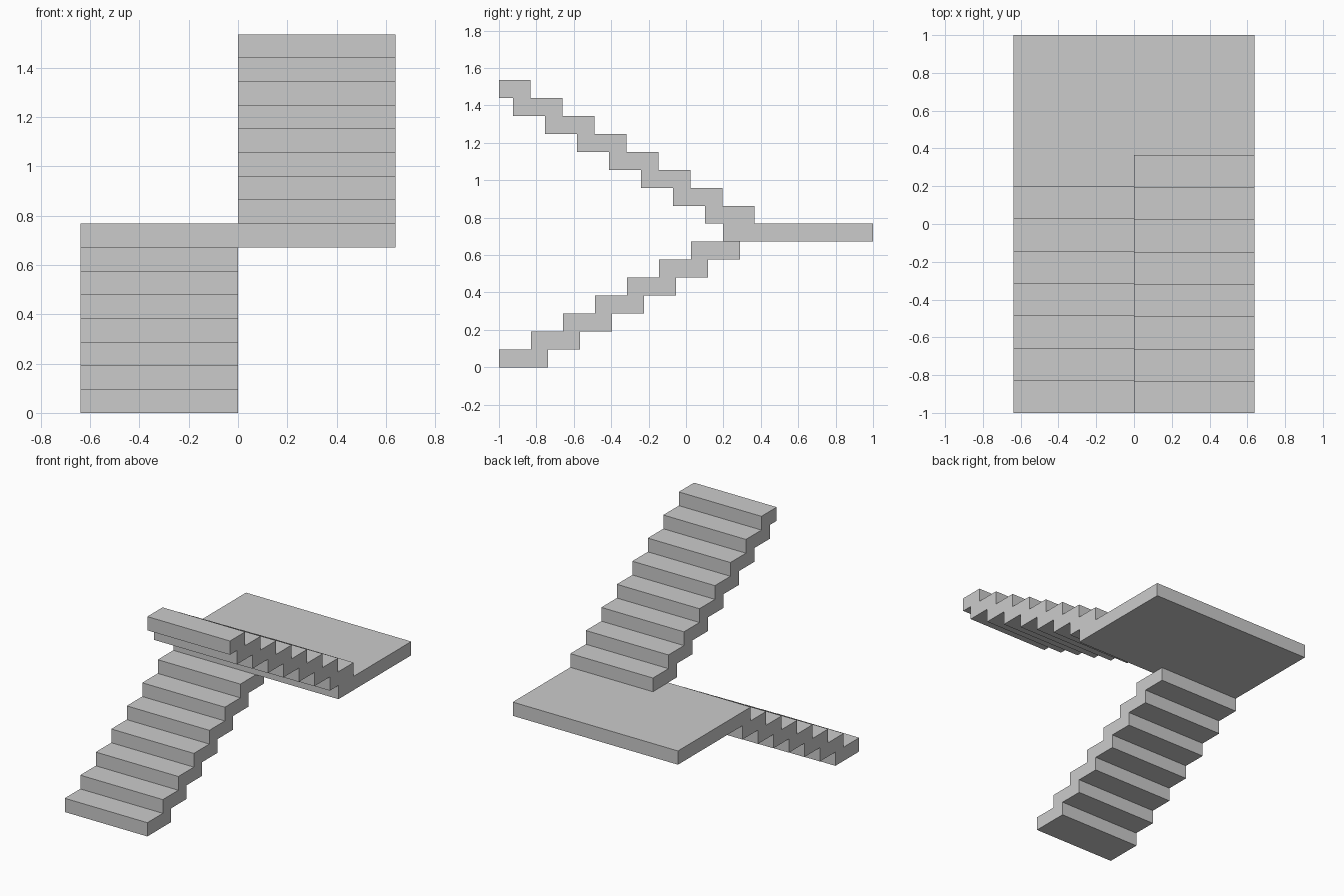
import bpy, bmesh

if "Cube" in bpy.data.objects:
    bpy.data.objects.remove(bpy.data.objects["Cube"])

RISE = 1.535 / 16
TREAD = 0.171
DEPTH = 0.263      # tread plus the overlap under the next step
HALF_W = 0.638


def extrude_profile(name, profile, x0, x1):
    """Solid made from a (y, z) outline extruded along x."""
    bm = bmesh.new()
    face = bm.faces.new([bm.verts.new((x0, y, z)) for y, z in profile])
    ext = bmesh.ops.extrude_face_region(bm, geom=[face])
    verts = [g for g in ext["geom"] if isinstance(g, bmesh.types.BMVert)]
    bmesh.ops.translate(bm, verts=verts, vec=(x1 - x0, 0, 0))
    bmesh.ops.recalc_face_normals(bm, faces=bm.faces)
    mesh = bpy.data.meshes.new(name)
    bm.to_mesh(mesh)
    bm.free()
    obj = bpy.data.objects.new(name, mesh)
    bpy.context.collection.objects.link(obj)
    return obj


def flight_profile(y0, z0, direction, count):
    """Zigzag outline: risers going up, stepped underside coming down."""
    upper, under = [], []
    for i in range(count):
        y = y0 + direction * TREAD * i
        back = max(-1.0, y + direction * DEPTH)
        low, high = z0 + i * RISE, z0 + (i + 1) * RISE
        upper += [(y, low), (y, high)]
        under += [(back, low), (back, high)]
    return upper + under[::-1]


# Lower flight climbs to the back on the left
extrude_profile("lower_flight", flight_profile(-1, 0, 1, 7), -HALF_W, 0)

# Landing slab across the full width
y_front = -1 + 7 * TREAD
extrude_profile("landing", [(y_front, 7 * RISE), (1, 7 * RISE),
                            (1, 8 * RISE), (y_front, 8 * RISE)], -HALF_W, HALF_W)

# Upper flight returns to the front on the right
extrude_profile("upper_flight", flight_profile(0.365, 8 * RISE, -1, 8), 0, HALF_W)
